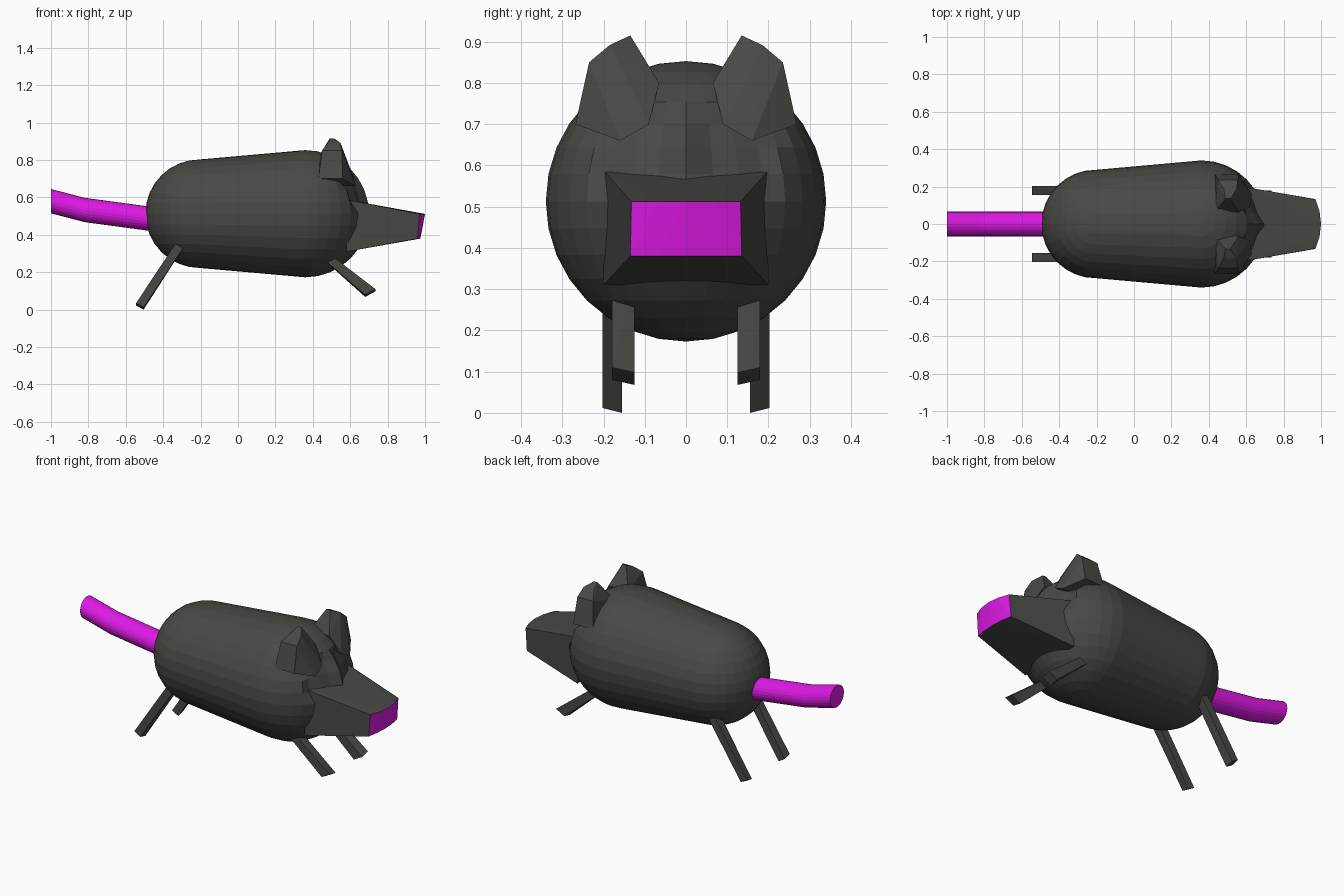
import bpy, bmesh
from math import sin, cos, pi
from mathutils import Matrix, Vector

if "Cube" in bpy.data.objects:
    bpy.data.objects.remove(bpy.data.objects["Cube"])


def material(name, col):
    m = bpy.data.materials.new(name)
    m.diffuse_color = (*col, 1)
    m.use_nodes = True
    m.node_tree.nodes["Principled BSDF"].inputs["Base Color"].default_value = m.diffuse_color
    return m


DARK = material("dark_fur", (0.065, 0.065, 0.058))
PINK = material("magenta", (0.73, 0.01, 0.78))


def finish(bm, name, *mats):
    bmesh.ops.recalc_face_normals(bm, faces=bm.faces)
    me = bpy.data.meshes.new(name)
    bm.to_mesh(me)
    bm.free()
    for m in mats:
        me.materials.append(m)
    ob = bpy.data.objects.new(name, me)
    bpy.context.collection.objects.link(ob)
    return ob


def wrap(bm):
    """Convex hull of all points, with coplanar triangles merged."""
    r = bmesh.ops.convex_hull(bm, input=bm.verts[:])
    inner = {g for g in r["geom_interior"] + r["geom_unused"] if isinstance(g, bmesh.types.BMVert)}
    bmesh.ops.delete(bm, geom=list(inner), context='VERTS')
    bmesh.ops.dissolve_limit(bm, angle_limit=0.01, verts=bm.verts[:], edges=bm.edges[:])


def solid(name, points):
    bm = bmesh.new()
    for p in points:
        bm.verts.new(p)
    wrap(bm)
    return finish(bm, name, DARK)


# body: two spheres wrapped into a tapered capsule
bm = bmesh.new()
for x, r in ((-0.205, 0.29), (0.36, 0.34)):
    tmp = bmesh.new()
    bmesh.ops.create_uvsphere(tmp, u_segments=32, v_segments=16, radius=r,
                              matrix=Matrix.Translation((x, 0, 0.513)))
    for v in tmp.verts:
        bm.verts.new(v.co)
    tmp.free()
wrap(bm)
# eye hollows either side of the nose bridge
for v in bm.verts:
    if v.co.x > 0.5 and 0.03 < abs(v.co.y) < 0.2 and 0.54 < v.co.z < 0.72:
        v.co.x -= 0.035
finish(bm, "body", DARK)

# snout: tapered block with a bowed front
pts = [(0.58, s * 0.2, z) for s in (-1, 1) for z in (0.31, 0.588)]
for y in (-0.135, -0.07, 0, 0.07, 0.135):
    bow = 0.03 * (y / 0.135) ** 2
    pts += [(1.0 - bow, y * 0.98, 0.512), (0.975 - bow * 0.5, y, 0.38)]
snout = solid("snout", pts)
snout.data.materials.append(PINK)
for f in snout.data.polygons:
    if all(snout.data.vertices[i].co.x > 0.9 for i in f.vertices):
        f.material_index = 1

# ears: (y, z, back x, front x)
EAR = [(0.065, 0.80, 0.43, 0.56), (0.135, 0.915, 0.49, 0.515), (0.185, 0.892, 0.48, 0.548),
       (0.235, 0.85, 0.45, 0.555), (0.268, 0.70, 0.43, 0.56), (0.16, 0.66, 0.43, 0.63),
       (0.09, 0.70, 0.43, 0.62)]
# legs: side outline (x, z) as top pair and foot pair, inner and outer y
LEGS = {"front_leg": ([(0.46, 0.32), (0.41, 0.31)], [(0.735, 0.11), (0.68, 0.08)], 0.125, 0.18),
        "rear_leg": ([(-0.31, 0.39), (-0.26, 0.38)], [(-0.545, 0.035), (-0.505, 0.012)], 0.155, 0.203)}
for s, side in ((-1, "right"), (1, "left")):
    solid(side + "_ear", [(x, s * y, z) for y, z, b, f in EAR for x in (b, f)])
    for name, (top, foot, y0, y1) in LEGS.items():
        p = [(x, s * y, z) for x, z in top for y in (y0, y1)]
        p += [(x, s * y, z - (0.012 if y == y0 else 0)) for x, z in foot for y in (y0, y1)]
        solid(side + "_" + name, p)

# tail: bent tube with upright end rings
bm = bmesh.new()
N, rings = 24, []
for x, z in ((-0.42, 0.48), (-0.5, 0.49), (-0.82, 0.533), (-1.0, 0.58)):
    rings.append([bm.verts.new((x, 0.066 * cos(2 * pi * i / N), z + 0.065 * sin(2 * pi * i / N)))
                  for i in range(N)])
for a, b in zip(rings, rings[1:]):
    for i in range(N):
        bm.faces.new((a[i], a[(i + 1) % N], b[(i + 1) % N], b[i]))
bm.faces.new(rings[0])
bm.faces.new(rings[-1])
finish(bm, "tail", PINK)
